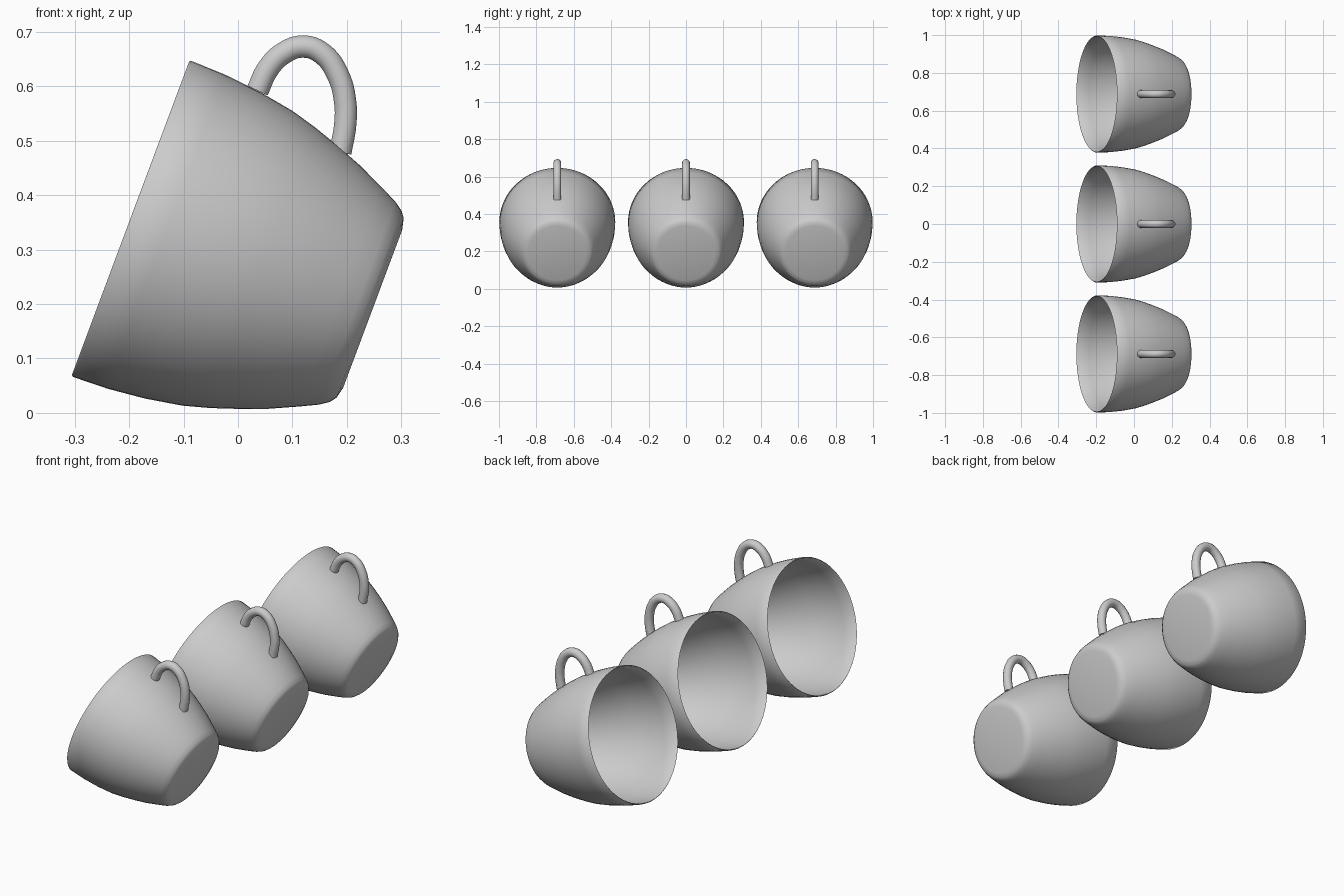
import bpy, bmesh, math
from mathutils import Vector

if "Cube" in bpy.data.objects:
    bpy.data.objects.remove(bpy.data.objects["Cube"])

SEG = 64
RIM = Vector((-0.1975, 0, 0.3575))       # centre of the rim
TILT = math.radians(20.5)
AXIS = Vector((math.cos(TILT), 0, -math.sin(TILT)))   # rim towards base
UP = Vector((math.sin(TILT), 0, math.cos(TILT)))
SIDE = Vector((0, 1, 0))

# (distance along axis, radius): inner wall, lip, outer wall, base
PROFILE = [(0.463, 0.0), (0.463, 0.150), (0.457, 0.178), (0.39, 0.218),
           (0.31, 0.251), (0.21, 0.282), (0.14, 0.295), (0.07, 0.302),
           (0.003, 0.304), (0.0, 0.307), (0.003, 0.310), (0.07, 0.308),
           (0.14, 0.301), (0.21, 0.289), (0.26, 0.275), (0.31, 0.258),
           (0.36, 0.239), (0.41, 0.216), (0.445, 0.199), (0.462, 0.187),
           (0.470, 0.176), (0.475, 0.155), (0.475, 0.0)]
HANDLE = [(0.036, 0.592), (0.055, 0.632), (0.084, 0.661), (0.12, 0.673),
          (0.155, 0.660), (0.184, 0.620), (0.197, 0.570), (0.197, 0.530),
          (0.188, 0.478)]


def finish(bm, name, angle):
    bmesh.ops.recalc_face_normals(bm, faces=bm.faces)
    mesh = bpy.data.meshes.new(name)
    bm.to_mesh(mesh)
    bm.free()
    ob = bpy.data.objects.new(name, mesh)
    bpy.context.collection.objects.link(ob)
    bpy.ops.object.select_all(action='DESELECT')
    ob.select_set(True)
    bpy.context.view_layer.objects.active = ob
    bpy.ops.object.shade_smooth_by_angle(angle=math.radians(angle))
    return ob


def make_cup(y):
    # lathe the wall around the tilted axis
    bm = bmesh.new()
    centre = RIM + SIDE * y
    vs = [bm.verts.new(centre + AXIS * d + UP * r) for d, r in PROFILE]
    es = [bm.edges.new(p) for p in zip(vs, vs[1:])]
    bmesh.ops.spin(bm, geom=vs + es, cent=centre, axis=AXIS,
                   angle=math.tau, steps=SEG, use_duplicate=False)
    bmesh.ops.remove_doubles(bm, verts=bm.verts, dist=1e-5)
    return finish(bm, "cup_body", 50)


def make_handle(y):
    # round tube along a smooth path
    cu = bpy.data.curves.new("handle_path", 'CURVE')
    cu.dimensions = '3D'
    cu.bevel_depth = 0.021
    cu.bevel_resolution = 5
    cu.resolution_u = 6
    cu.use_fill_caps = True
    sp = cu.splines.new('BEZIER')
    sp.bezier_points.add(len(HANDLE) - 1)
    for p, (x, z) in zip(sp.bezier_points, HANDLE):
        p.co = (x, y, z)
        p.handle_left_type = p.handle_right_type = 'AUTO'
    ob = bpy.data.objects.new("cup_handle", cu)
    bpy.context.collection.objects.link(ob)


for y in (-0.688, 0, 0.688):
    make_cup(y)
    make_handle(y)
